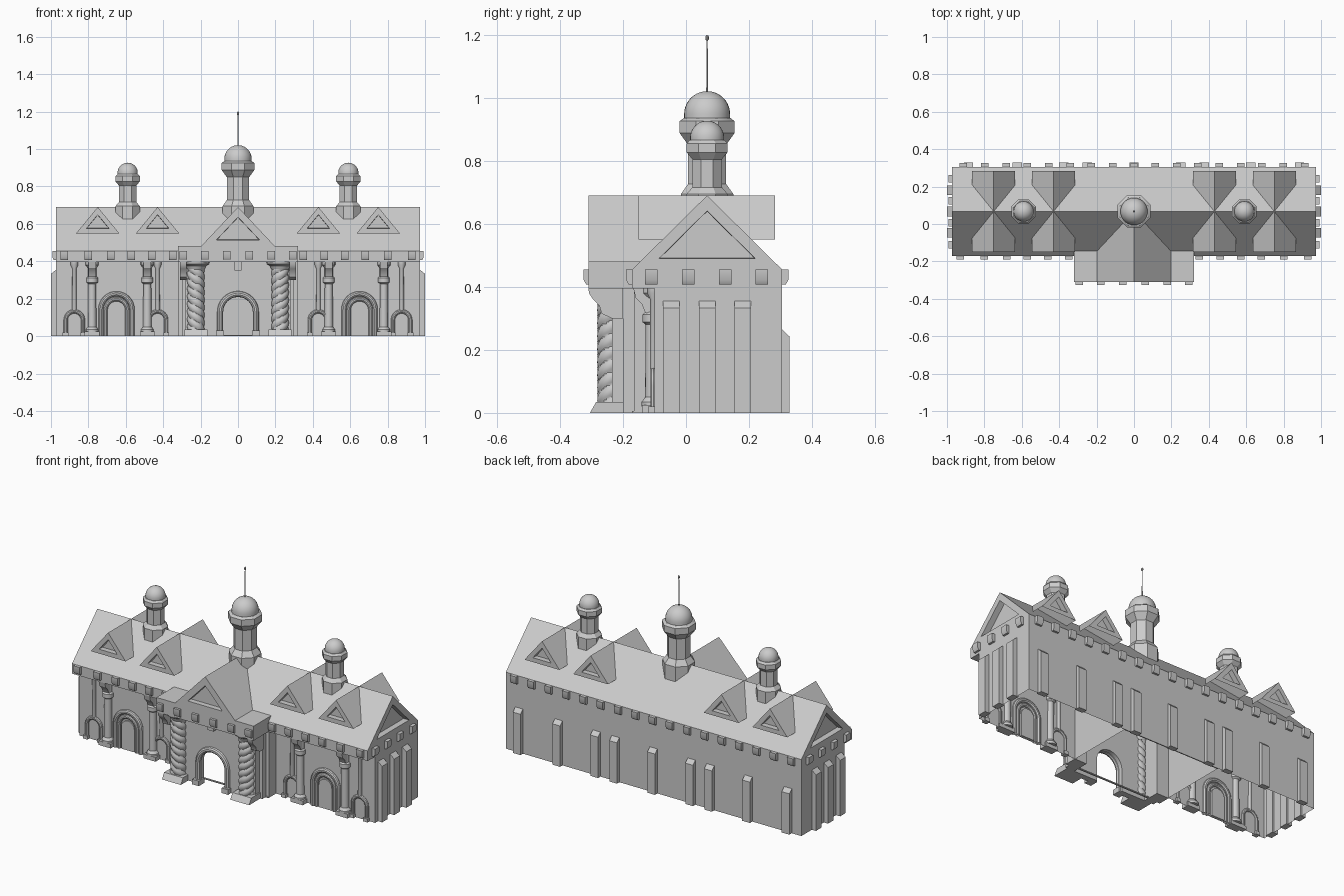
import bpy, bmesh, math
from mathutils import Matrix, Vector

if "Cube" in bpy.data.objects:
    bpy.data.objects.remove(bpy.data.objects["Cube"], do_unlink=True)

GREY = (0.6, 0.6, 0.6, 1)
stone = bpy.data.materials.new("grey_stone")
stone.use_nodes = True
stone.diffuse_color = GREY
stone.node_tree.nodes["Principled BSDF"].inputs["Base Color"].default_value = GREY


def finish(name, bm, loc=(0, 0, 0), turn=0):
    """Turn a bmesh into a placed, shaded object."""
    bm.transform(Matrix.Translation(loc) @ Matrix.Rotation(turn, 4, 'Z'))
    bmesh.ops.recalc_face_normals(bm, faces=bm.faces)
    mesh = bpy.data.meshes.new(name)
    bm.to_mesh(mesh)
    bm.free()
    mesh.shade_smooth()
    mesh.set_sharp_from_angle(angle=math.radians(32))
    mesh.materials.append(stone)
    obj = bpy.data.objects.new(name, mesh)
    bpy.context.collection.objects.link(obj)
    return obj


def prism(name, pts, lo, hi, loc=(0, 0, 0), turn=0, inset=0, depth=0, open_base=False):
    """Extrude a (y, z) outline along x; optionally recess both ends or leave the base open."""
    bm = bmesh.new()
    a = [bm.verts.new((lo, y, z)) for y, z in pts]
    b = [bm.verts.new((hi, y, z)) for y, z in pts]
    caps = [bm.faces.new(a), bm.faces.new(b)]
    for i in range(len(pts)):
        j = (i + 1) % len(pts)
        bm.faces.new((a[i], a[j], b[j], b[i]))
    bmesh.ops.recalc_face_normals(bm, faces=bm.faces)
    if inset:
        bmesh.ops.inset_individual(bm, faces=caps, thickness=inset, use_even_offset=True)
        bmesh.ops.inset_individual(bm, faces=caps, thickness=0.001, depth=-depth, use_even_offset=True)
    if open_base:
        base = min(z for y, z in pts) + 0.001
        bmesh.ops.delete(bm, geom=[f for f in bm.faces if all(v.co.z < base for v in f.verts)],
                         context='FACES')
    return finish(name, bm, loc, turn)


def box(name, x0, x1, y0, y1, z0, z1):
    return prism(name, [(y0, z0), (y1, z0), (y1, z1), (y0, z1)], x0, x1)


def skin(bm, rings):
    """Join closed rings of vertices into a tube."""
    for low, up in zip(rings, rings[1:]):
        for k in range(len(low)):
            n = (k + 1) % len(low)
            bm.faces.new((low[k], low[n], up[n], up[k]))


def lathe(name, profile, x, y, sides=24, flats=False):
    """Spin a (radius, z) profile around a vertical axis."""
    grow, spin = (1 / math.cos(math.pi / sides), math.pi / sides) if flats else (1, 0)
    bm = bmesh.new()
    rings = [[bm.verts.new((r * grow * math.cos(spin + math.tau * k / sides),
                            r * grow * math.sin(spin + math.tau * k / sides), z))
              for k in range(sides)] for r, z in profile]
    skin(bm, rings)
    bm.faces.new(rings[0])
    bm.faces.new(rings[-1])
    return finish(name, bm, (x, y, 0))


def arch_path(half, top, steps=16):
    spring = top - half
    arc = [(half * math.cos(math.pi * k / steps), spring + half * math.sin(math.pi * k / steps))
           for k in range(steps + 1)]
    return [(half, 0)] + arc + [(-half, 0)]


def arch_moulding(name, x, y, half, top, radius):
    """Rounded moulding swept along an arch."""
    bm = bmesh.new()
    path = [Vector((px, 0, pz)) for px, pz in arch_path(half, top)]
    rings = []
    for i, p in enumerate(path):
        t = (path[min(i + 1, len(path) - 1)] - path[max(i - 1, 0)]).normalized()
        side = Vector((t.z, 0, -t.x))
        rings.append([bm.verts.new(p + radius * (side * math.cos(a) + Vector((0, math.sin(a), 0))))
                      for a in (math.tau * k / 10 for k in range(10))])
    skin(bm, rings)
    return finish(name, bm, (x, y, 0))


def gable_roof(name, half, z0, z1, lo, hi, loc, turn, inset, depth):
    return prism(name, [(-half, z0), (half, z0), (0, z1)], lo, hi, loc, turn, inset, depth, True)


def corbel(x, y, turn):
    prism("corbel", [(0.01, 0.455), (-0.02, 0.455), (-0.02, 0.422), (-0.012, 0.408), (0.01, 0.408)],
          -0.02, 0.02, (x, y, 0), turn)


def pilaster(x, y, turn, width, height, out):
    prism("pilaster", [(0.01, 0), (-out, 0), (-out, height - 0.022), (0, height), (0.01, height)],
          -width / 2, width / 2, (x, y, 0), turn)


def twisted_column(x, y, z0, z1, hand):
    """Rope-like shaft with three winding lobes."""
    bm = bmesh.new()
    rings, sides, rows = [], 30, 64
    for i in range(rows + 1):
        f = i / rows
        ring = []
        for k in range(sides):
            a = math.tau * k / sides
            r = 0.039 + 0.008 * abs(math.cos(1.5 * (a - hand * math.tau * 2.7 * f))) ** 0.6
            ring.append(bm.verts.new((r * math.cos(a), r * math.sin(a), z0 + (z1 - z0) * f)))
        rings.append(ring)
    skin(bm, rings)
    return finish("twisted_column", bm, (x, y, 0))


RIDGE_Y, RIDGE_Z, END, BACK = 0.067, 0.69, 0.973, 0.305
QUARTER = math.pi / 2

# Long roof over an open central hall, with a threshold at its front
gable_roof("hall_roof", 0.238, 0.455, RIDGE_Z, -END, END, (0, RIDGE_Y, 0), 0, 0.035, 0.035)
prism("hall_shell", [(-0.17, 0.395), (-0.17, 0.455), (BACK, 0.455), (BACK, 0),
                     (BACK - 0.006, 0), (BACK - 0.006, 0.395)], -0.32, 0.32)
box("hall_threshold", -0.32, 0.32, -0.172, -0.162, 0, 0.006)

# Dormers run through the roof to both slopes
for x in (-0.75, -0.43, 0.43, 0.75):
    gable_roof("dormer", 0.115, 0.55, RIDGE_Z, -0.15, 0.283, (x, 0, 0), QUARTER, 0.026, 0.03)

# Entrance block with pediment and arched opening
gable_roof("entrance_pediment", 0.2, 0.478, RIDGE_Z, -0.31, RIDGE_Y, (0, 0, 0), QUARTER, 0.037, 0.03)
box("entrance_cornice", -0.32, 0.32, -0.31, -0.11, 0.395, 0.481)
prism("entrance_wall", arch_path(0.085, 0.215) + [(-0.28, 0), (-0.28, 0.4), (0.28, 0.4), (0.28, 0)],
      -0.235, -0.2, turn=QUARTER)
arch_moulding("entrance_arch", 0, -0.235, 0.095, 0.225, 0.016)
box("entrance_keystone", -0.02, 0.02, -0.26, -0.23, 0.35, 0.4)

for s in (-1, 1):
    # Wing walls with overhanging eaves, open underneath
    prism("wing_walls", [(-0.10, 0), (-0.10, 0.395), (-0.171, 0.395), (-0.171, 0.455),
                         (BACK, 0.455), (BACK, 0)], s * 0.318, s * END, open_base=True)
    # Stepped corners and curved brackets of the entrance
    box("entrance_side", s * 0.24, s * 0.28, -0.235, -0.1, 0, 0.4)
    box("entrance_corner", s * 0.275, s * 0.3, -0.2, -0.1, 0, 0.4)
    box("entrance_corner_step", s * 0.295, s * 0.32, -0.165, -0.1, 0, 0.4)
    prism("entrance_bracket", [(-0.2, 0.3), (-0.235, 0.3), (-0.268, 0.315), (-0.275, 0.34), (-0.295, 0.36),
                               (-0.308, 0.38), (-0.31, 0.4), (-0.2, 0.4)], s * 0.275, s * 0.31)
    box("arch_foot", s * 0.075, s * 0.118, -0.262, -0.21, 0, 0.03)
    # Twisted columns on plinths
    prism("column_plinth", [(-0.305, 0), (-0.2, 0), (-0.2, 0.035), (-0.285, 0.035)],
          s * 0.225 - 0.062, s * 0.225 + 0.062)
    twisted_column(s * 0.225, -0.235, 0.03, 0.36, s)
    lathe("column_capital", [(0.045, 0.355), (0.05, 0.365), (0.054, 0.375), (0.07, 0.385), (0.073, 0.4)],
          s * 0.225, -0.235)

    # Wing columns with plinth, cap and bracket
    for x in (0.485, 0.78):
        box("wing_plinth", s * x - 0.04, s * x + 0.04, -0.14, -0.09, 0, 0.025)
        lathe("wing_column", [(0.034, 0.02), (0.034, 0.035), (0.023, 0.05), (0.021, 0.28), (0.031, 0.288),
                              (0.031, 0.312), (0.023, 0.32), (0.023, 0.365), (0.035, 0.38), (0.035, 0.397)],
              s * x, -0.107, 16)
        prism("wing_bracket", [(-0.095, 0.3), (-0.13, 0.32), (-0.14, 0.345), (-0.16, 0.365),
                               (-0.168, 0.4), (-0.095, 0.4)], s * x - 0.02, s * x + 0.02)
    # Central wing arch with panelled door
    arch_moulding("wing_arch_outer", s * 0.65, -0.103, 0.083, 0.226, 0.014)
    arch_moulding("wing_arch_inner", s * 0.65, -0.103, 0.059, 0.198, 0.012)
    prism("wing_door", arch_path(0.043, 0.175), -0.108, -0.09, (s * 0.65, 0, 0), QUARTER)
    # Small niches with slim shafts above
    for x in (0.43, 0.875):
        arch_moulding("niche_arch", s * x, -0.103, 0.046, 0.132, 0.011)
        box("niche_foot_inner", s * x - 0.062, s * x - 0.032, -0.12, -0.09, 0, 0.02)
        box("niche_foot_outer", s * x + 0.032, s * x + 0.062, -0.12, -0.09, 0, 0.02)
        lathe("niche_shaft", [(0.008, 0.13), (0.012, 0.145), (0.011, 0.36), (0.02, 0.38), (0.02, 0.397)],
              s * x, -0.103, 12)

    # End walls
    for y in (-0.047, 0.067, 0.18):
        pilaster(s * END, y, s * QUARTER, 0.052, 0.355, 0.027)
    for k in range(4):
        corbel(s * END, -0.11 + 0.117 * k, s * QUARTER)

    # Front corbels
    for x in (0.06, 0.177, 0.292):
        corbel(s * x, -0.305, 0)
    for x in (0.35, 0.46, 0.57, 0.68, 0.80, 0.93):
        corbel(s * x, -0.17, 0)

# Back wall
for x in (-0.885, -0.625, -0.375, -0.25, 0, 0.25, 0.375, 0.625, 0.885):
    pilaster(x, BACK, math.pi, 0.05, 0.265, 0.023)
for k in range(17):
    corbel(-0.912 + 0.114 * k, BACK, math.pi)


# Roof turrets: octagonal body, lantern collar and round dome
def turret(x, body, dome_r, dome_z):
    lathe("turret_body", body, x, RIDGE_Y, 8, True)
    lathe("turret_dome", [(dome_r, body[-1][1] - 0.01)] +
          [(max(dome_r * math.cos(QUARTER * k / 10), 0.001), dome_z + dome_r * math.sin(QUARTER * k / 10))
           for k in range(11)], x, RIDGE_Y, 28)


turret(0, [(0.083, 0.6), (0.083, 0.695), (0.06, 0.727), (0.06, 0.85), (0.087, 0.888),
           (0.087, 0.926), (0.074, 0.936)], 0.073, 0.948)
for s in (-1, 1):
    turret(s * 0.59, [(0.065, 0.6), (0.065, 0.695), (0.047, 0.716), (0.047, 0.805), (0.065, 0.827),
                      (0.065, 0.855), (0.055, 0.866)], 0.054, 0.873)
lathe("spire", [(0.003, 1.01), (0.002, 1.18), (0.006, 1.186), (0.006, 1.194), (0.002, 1.2)], 0, RIDGE_Y, 10)
